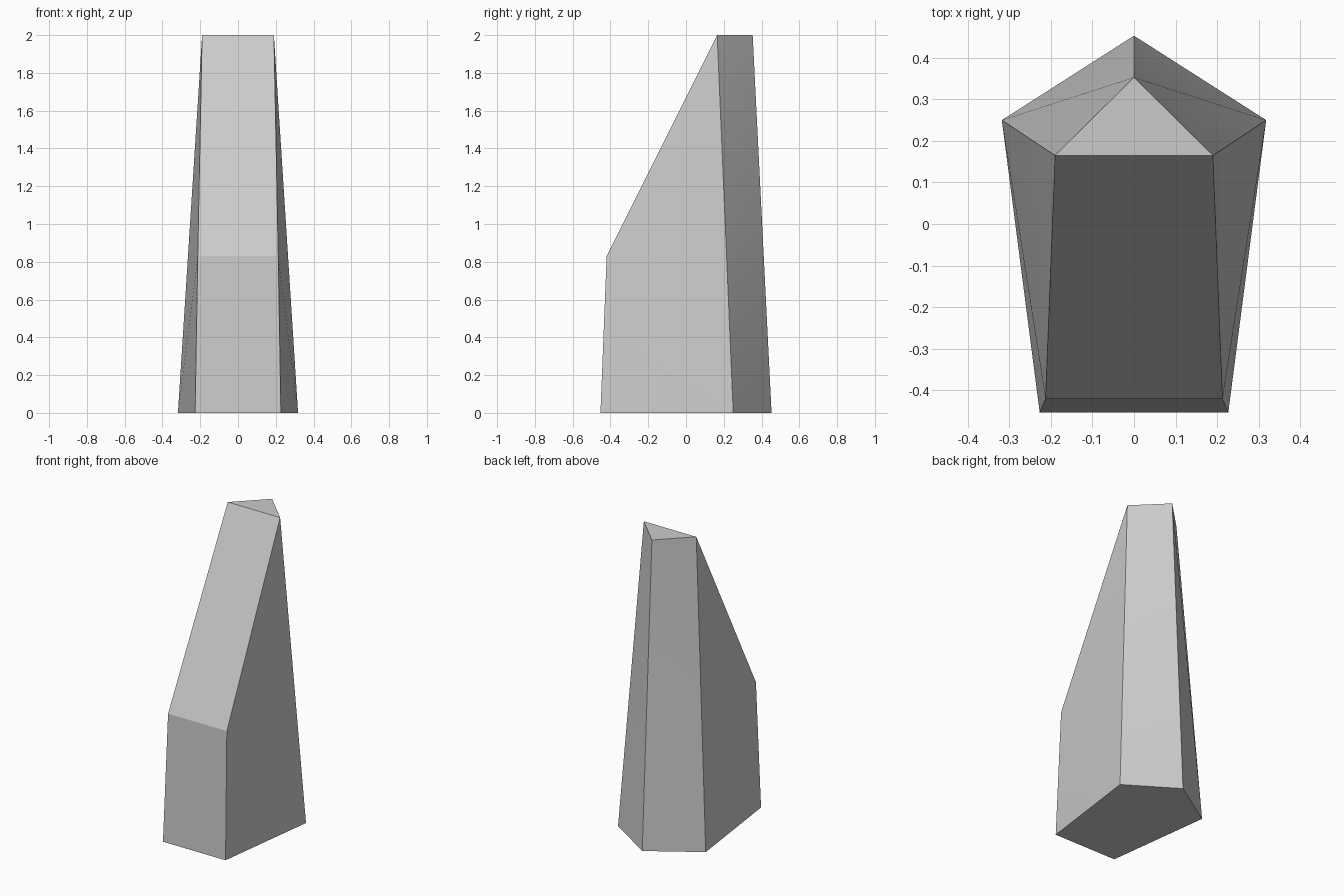
import bpy
import bmesh
import math

cube = bpy.data.objects.get("Cube")
if cube:
    bpy.data.objects.remove(cube, do_unlink=True)

# Single stone-grey material
grey = bpy.data.materials.new("stone_grey")
grey.use_nodes = True
colour = (0.6, 0.6, 0.6, 1)
grey.diffuse_color = colour
grey.node_tree.nodes["Principled BSDF"].inputs["Base Color"].default_value = colour

# Tapered pentagonal shard: corners of the right half-section, mirrored in x
bm = bmesh.new()
corners = {
    "front_base": (0.227, -0.453, 0),
    "side_base": (0.318, 0.25, 0),
    "shoulder": (0.213, -0.42, 0.83),
    "front_top": (0.19, 0.165, 2),
}
left = {name: bm.verts.new(co) for name, co in corners.items()}
right = {name: bm.verts.new((-x, y, z)) for name, (x, y, z) in corners.items()}
back_base = bm.verts.new((0, 0.453, 0))
back_top = bm.verts.new((0, 0.353, 2))

# Flanks and back, split along their slight twist
for s in (left, right):
    bm.faces.new((s["front_base"], s["side_base"], s["shoulder"]))
    bm.faces.new((s["shoulder"], s["side_base"], s["front_top"]))
    bm.faces.new((s["side_base"], back_top, s["front_top"]))
    bm.faces.new((s["side_base"], back_base, back_top))

# Front wall, slanted cut, top and base
for low, high in (("front_base", "shoulder"), ("shoulder", "front_top")):
    bm.faces.new((right[low], left[low], left[high], right[high]))
bm.faces.new((right["front_top"], left["front_top"], back_top))
bm.faces.new((left["front_base"], right["front_base"], right["side_base"],
              back_base, left["side_base"]))
bmesh.ops.recalc_face_normals(bm, faces=bm.faces)

mesh = bpy.data.meshes.new("stone_shard")
bm.to_mesh(mesh)
bm.free()
mesh.materials.append(grey)
shard = bpy.data.objects.new("stone_shard", mesh)
bpy.context.collection.objects.link(shard)

# Smooth only the twisted facets, keep the real edges crisp
bpy.ops.object.select_all(action="DESELECT")
shard.select_set(True)
bpy.context.view_layer.objects.active = shard
bpy.ops.object.shade_smooth_by_angle(angle=math.radians(18))
